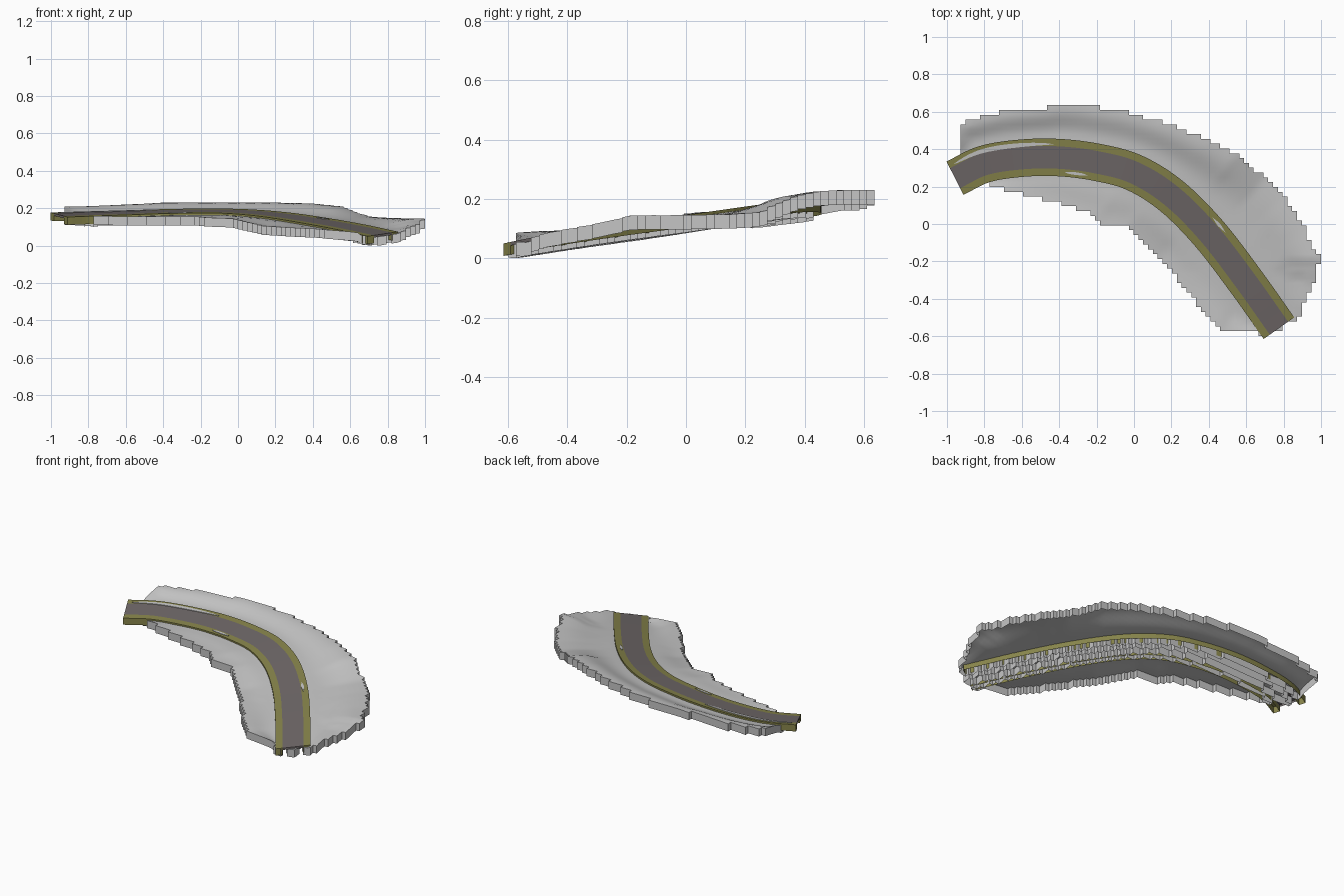
import bpy, bmesh, math
from mathutils import Vector

if "Cube" in bpy.data.objects:
    bpy.data.objects.remove(bpy.data.objects["Cube"], do_unlink=True)


def material(name, rgb):
    mat = bpy.data.materials.new(name)
    mat.use_nodes = True
    mat.diffuse_color = (*rgb, 1)
    mat.node_tree.nodes["Principled BSDF"].inputs["Base Color"].default_value = (*rgb, 1)
    return mat


GROUND = material("pale grey ground", (.56, .56, .56))
ASPHALT = material("dark warm grey asphalt", (.16, .14, .14))
VERGE = material("olive verge", (.24, .23, .07))

CELL = .0257        # ground tile size
DEPTH = .048        # height of the hanging rims
HALF_ROAD, HALF_TOTAL = .06, .1
TILT = .12          # banking of the road towards the inside of the bend


def smooth_path(points, steps=6):
    """Catmull-Rom curve through the points."""
    p = [Vector(q) for q in points]
    p = [2 * p[0] - p[1]] + p + [2 * p[-1] - p[-2]]
    path = []
    for a, b, c, d in zip(p, p[1:], p[2:], p[3:]):
        for i in range(steps):
            t = i / steps
            path.append(b + (c - a) * t / 2 + (2 * a - 5 * b + 4 * c - d) * t * t / 2
                        + (3 * b - a - 3 * c + d) * t ** 3 / 2)
    return path + [p[-2]]


def nearest(path, x, y):
    """Signed plan distance to a path (left is positive) and its height there."""
    best = (9, 0, 1)
    for a, b in zip(path, path[1:]):
        dx, dy = b.x - a.x, b.y - a.y
        t = ((x - a.x) * dx + (y - a.y) * dy) / (dx * dx + dy * dy)
        q = a.lerp(b, min(1, max(0, t)))
        dist = math.hypot(x - q.x, y - q.y)
        if dist < best[0]:
            side = 1 if dx * (y - a.y) - dy * (x - a.x) >= 0 else -1
            best = (dist, q.z, side)
    return best[0] * best[2], best[1]


def inside(poly, x, y):
    hit = False
    for a, b in zip(poly, poly[1:] + poly[:1]):
        if (a.y > y) != (b.y > y) and x < a.x + (y - a.y) * (b.x - a.x) / (b.y - a.y):
            hit = not hit
    return hit


def sheet(name, verts, faces, mat, depth):
    """Smooth open sheet with a flat vertical rim hanging from every border edge."""
    bm = bmesh.new()
    vs = [bm.verts.new(v) for v in verts]
    for f in faces:
        bm.faces.new([vs[i] for i in f]).smooth = True
    drop = Vector((0, 0, -depth))
    border = []
    for e in bm.edges:
        if e.is_boundary:
            loop = e.link_loops[0]
            border.append((loop.vert.co.copy(), loop.link_loop_next.vert.co.copy()))
    for a, b in border:
        bm.faces.new([bm.verts.new(c) for c in (b, a, a + drop, b + drop)])
    mesh = bpy.data.meshes.new(name)
    bm.to_mesh(mesh)
    bm.free()
    mesh.materials.append(mat)
    obj = bpy.data.objects.new(name, mesh)
    bpy.context.collection.objects.link(obj)
    return obj


# Road centre line and the two borders of the ground
road = smooth_path([
    (-.957, .245, .165), (-.8, .32, .17), (-.6, .352, .176), (-.4, .355, .183),
    (-.2, .33, .186), (0, .275, .183), (.2, .15, .166), (.4, -.05, .136),
    (.6, -.31, .1), (.775, -.557, .062)])
outer = [Vector(p) for p in (
    (-.94, .36, .18), (-.94, .53, .21), (-.82, .57, .21), (-.7, .6, .215),
    (-.48, .62, .225), (-.4, .64, .23), (-.28, .635, .23), (-.04, .6, .23),
    (.2, .53, .23), (.4, .45, .225), (.55, .37, .21), (.7, .25, .155),
    (.8, .15, .148), (.92, -.03, .145), (.97, -.17, .145), (1.01, -.18, .143),
    (1.01, -.21, .14), (.975, -.22, .135), (.97, -.31, .115), (.91, -.42, .095),
    (.87, -.52, .075), (.78, -.63, .05))]
inner = [Vector(p) for p in (
    (-.94, .3, .165), (-.78, .21, .16), (-.6, .16, .155), (-.43, .12, .155),
    (-.22, .05, .155), (-.17, 0, .15), (-.04, -.02, .145), (.05, -.1, .125),
    (.14, -.18, .105), (.3, -.38, .095), (.42, -.53, .09), (.47, -.58, .085),
    (.66, -.58, .07), (.78, -.63, .05))]
outline = outer + inner[::-1]


def ground_height(x, y):
    d, z = nearest(road, x, y)
    z += TILT * max(-HALF_TOTAL, min(HALF_TOTAL, d)) - .01
    parts = [(max(abs(d) - HALF_TOTAL, .004), z)]
    for border in (outer, inner):
        d, z = nearest(border, x, y)
        parts.append((max(abs(d), .004), z))
    total = sum(1 / d ** 2 for d, z in parts)
    return sum(z / d ** 2 for d, z in parts) / total


def tiled_ground(name, keep):
    """Square tiles inside the outline, limited by distance from the road."""
    index, verts, faces = {}, [], []

    def corner(i, j):
        if (i, j) not in index:
            x, y = 1 - i * CELL, .635 - j * CELL
            index[i, j] = len(verts)
            verts.append((x, y, ground_height(x, y)))
        return index[i, j]

    for i in range(78):
        for j in range(50):
            x, y = 1 - (i + .5) * CELL, .635 - (j + .5) * CELL
            if inside(outline, x, y) and keep(abs(nearest(road, x, y)[0])):
                faces.append([corner(i + 1, j + 1), corner(i, j + 1),
                              corner(i, j), corner(i + 1, j)])
    return sheet(name, verts, faces, GROUND, DEPTH)


def ribbon(name, d0, d1, mat, lift=0, depth=DEPTH - .006, span=None, taper=False):
    """Strip that follows the road between two sideways offsets."""
    first, last = span or (0, len(road) - 1)
    verts, faces = [], []
    for i in range(first, last + 1):
        ahead = road[min(i + 1, len(road) - 1)] - road[max(i - 1, 0)]
        n = Vector((-ahead.y, ahead.x, 0)).normalized()
        t = (i - first) / (last - first)
        k = max(.05, math.sin(math.pi * t) ** .6) if taper else 1
        mid, half = (d0 + d1) / 2, (d1 - d0) / 2 * k
        for d in (mid - half, mid + half):
            verts.append(road[i] + n * d + Vector((0, 0, TILT * d + lift)))
    for i in range(last - first):
        a = 2 * i
        faces.append((a, a + 2, a + 3, a + 1))
    return sheet(name, verts, faces, mat, depth)


# Stepped ground with a slot below the road, and a narrow bed inside the slot
tiled_ground("ground", lambda d: d > .068)
tiled_ground("road_bed", lambda d: d < .028)

# Road surface and its verges
ribbon("road_surface", -HALF_ROAD, HALF_ROAD, ASPHALT, depth=.012)
ribbon("outer_verge", HALF_ROAD, HALF_TOTAL, VERGE)
ribbon("inner_verge", -HALF_TOTAL, -HALF_ROAD, VERGE)

# Slivers of ground showing through the verges
ribbon("outer_ground_sliver", .058, .082, GROUND, .003, .003, (1, 17), True)
ribbon("inner_ground_sliver", -.085, -.07, GROUND, .003, .003, (19, 23), True)
ribbon("bend_ground_sliver", .062, .08, GROUND, .003, .003, (41, 43), True)
